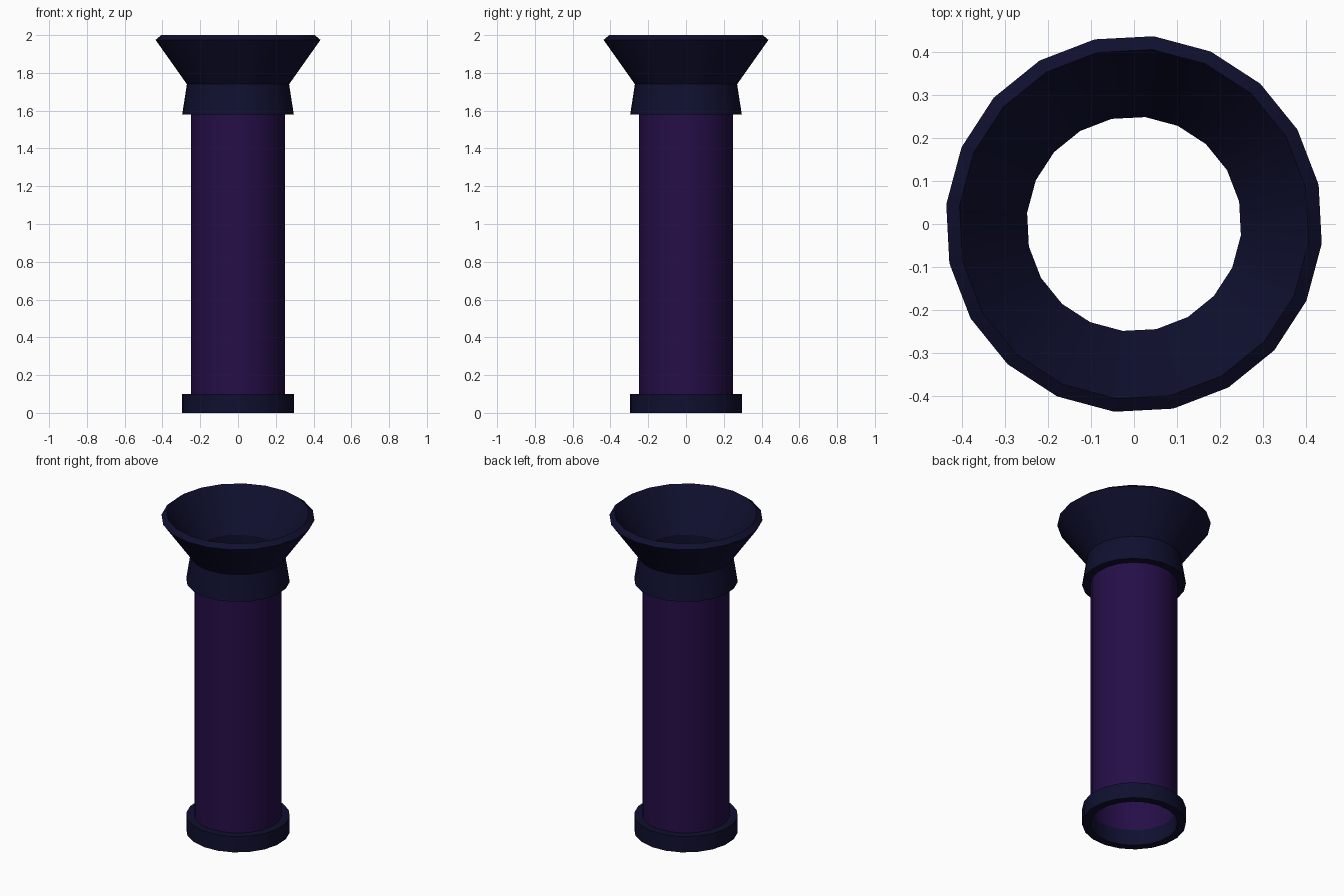
import bpy, bmesh, math

if "Cube" in bpy.data.objects:
    bpy.data.objects.remove(bpy.data.objects["Cube"])

SIDES, OFFSET = 20, math.radians(12)


def material(name, rgb):
    m = bpy.data.materials.new(name)
    m.diffuse_color = (*rgb, 1)
    m.use_nodes = True
    m.node_tree.nodes["Principled BSDF"].inputs["Base Color"].default_value = m.diffuse_color
    return m


def lathe(name, profile, mat, closed=True):
    """Revolve a (radius, z) profile, listed counter-clockwise, around z."""
    bm = bmesh.new()
    rings = []
    for i in range(SIDES):
        a = OFFSET + 2 * math.pi * i / SIDES
        rings.append([bm.verts.new((r * math.cos(a), r * math.sin(a), z)) for r, z in profile])
    n = len(profile)
    for i in range(SIDES):
        p, q = rings[i], rings[(i + 1) % SIDES]
        for j in range(n if closed else n - 1):
            k = (j + 1) % n
            bm.faces.new((p[j], q[j], q[k], p[k]))
    mesh = bpy.data.meshes.new(name)
    bm.to_mesh(mesh)
    bm.free()
    mesh.materials.append(mat)
    ob = bpy.data.objects.new(name, mesh)
    bpy.context.collection.objects.link(ob)
    bpy.ops.object.select_all(action='DESELECT')
    ob.select_set(True)
    bpy.context.view_layer.objects.active = ob
    bpy.ops.object.shade_smooth_by_angle(angle=math.radians(30))
    return ob


navy = material("dark navy", (0.0047, 0.005, 0.028))
purple = material("deep purple", (0.0185, 0.0043, 0.063))

# Hollow base ring
lathe("base_ring", [(0.25, 0), (0.297, 0), (0.297, 0.10), (0.25, 0.10)], navy)

# Open thin-walled shaft
lathe("shaft", [(0.25, 0.10), (0.25, 1.58)], purple, closed=False)

# Collar and flared funnel on top, with a chamfered lip
lathe("funnel_top", [(0.25, 1.58), (0.297, 1.58), (0.272, 1.74), (0.439, 1.975),
                     (0.408, 2.0), (0.25, 1.75)], navy)
